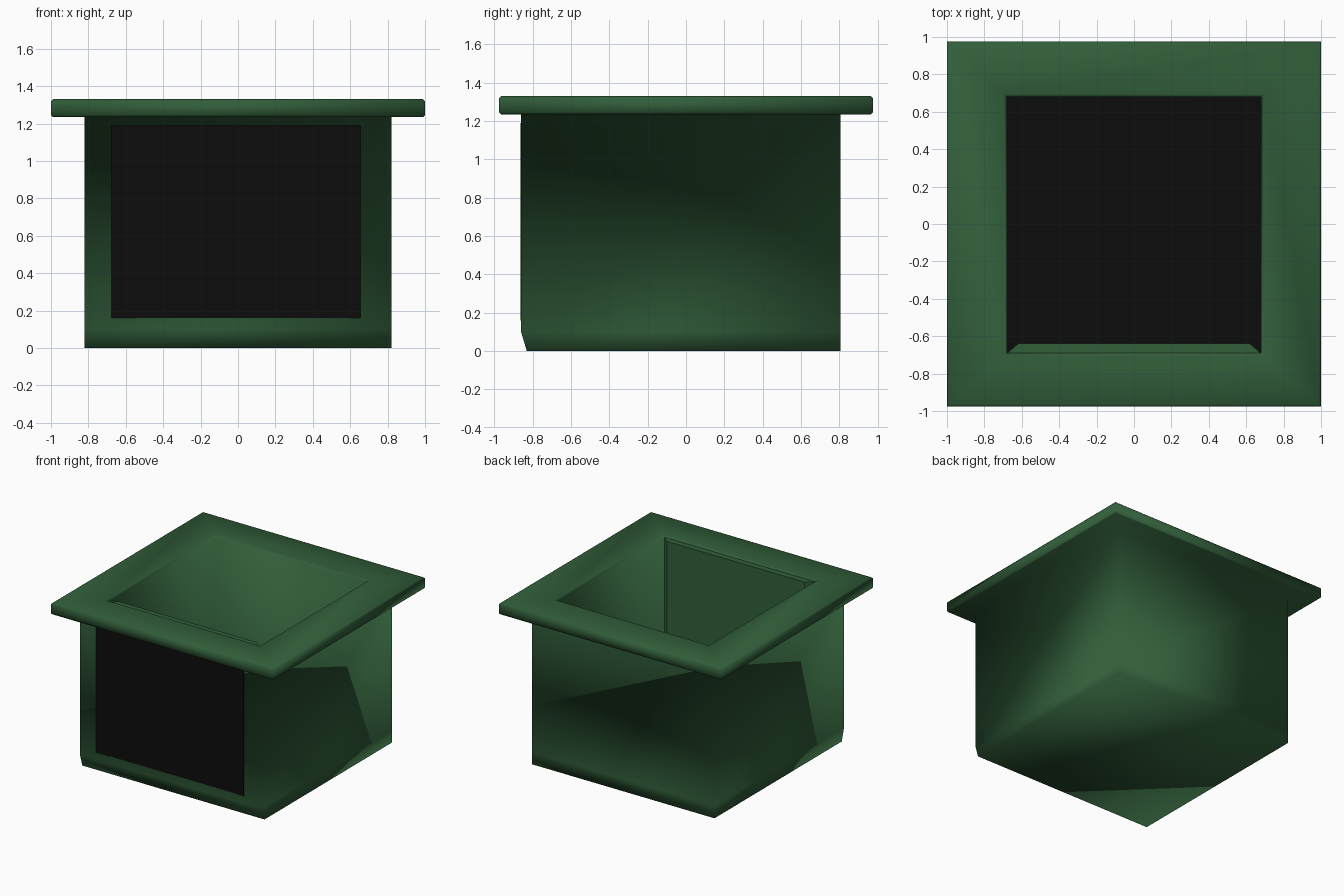
import bpy, bmesh

if "Cube" in bpy.data.objects:
    bpy.data.objects.remove(bpy.data.objects["Cube"])


def material(name, rgb):
    m = bpy.data.materials.new(name)
    m.diffuse_color = (*rgb, 1)
    m.use_nodes = True
    m.node_tree.nodes["Principled BSDF"].inputs["Base Color"].default_value = m.diffuse_color
    return m


green = material("dark_green", (0.031, 0.112, 0.042))
black = material("black", (0.0038, 0.0038, 0.0038))


def loft(name, loops, mats):
    """Skin a stack of rectangles (half_width, y_front, y_back, z)."""
    bm = bmesh.new()
    rings = [[bm.verts.new(p) for p in
              ((-w, a, z), (w, a, z), (w, b, z), (-w, b, z))]
             for w, a, b, z in loops]
    first = bm.faces.new(rings[0][::-1])
    for lo, hi in zip(rings, rings[1:]):
        for i in range(4):
            j = (i + 1) % 4
            bm.faces.new((lo[i], lo[j], hi[j], hi[i]))
    last = bm.faces.new(rings[-1])
    for f in bm.faces:
        f.smooth = True
    last.smooth = False
    last.material_index = len(mats) - 1
    me = bpy.data.meshes.new(name)
    bm.to_mesh(me)
    bm.free()
    for m in mats:
        me.materials.append(m)
    ob = bpy.data.objects.new(name, me)
    bpy.context.collection.objects.link(ob)
    return ob


# Open box with flanged rim; the last loop is the black inside floor
loft("open_box", [
    (0.82, -0.83, 0.805, 0.0),
    (0.82, -0.86, 0.805, 0.10),
    (0.82, -0.86, 0.805, 1.235),
    (0.99, -0.965, 0.965, 1.235),
    (1.0, -0.975, 0.975, 1.245),
    (1.0, -0.975, 0.975, 1.32),
    (0.99, -0.965, 0.965, 1.33),
    (0.695, -0.705, 0.695, 1.33),
    (0.68, -0.69, 0.68, 1.315),
    (0.68, -0.69, 0.68, 0.15),
], [green, black])


def slab(name, pts, z0, z1, mat):
    """Upright prism from an xy outline."""
    bm = bmesh.new()
    face = bm.faces.new([bm.verts.new((x, y, z0)) for x, y in pts])
    up = bmesh.ops.extrude_face_region(bm, geom=[face])["geom"]
    for v in up:
        if isinstance(v, bmesh.types.BMVert):
            v.co.z = z1
    bmesh.ops.recalc_face_normals(bm, faces=bm.faces)
    me = bpy.data.meshes.new(name)
    bm.to_mesh(me)
    bm.free()
    me.materials.append(mat)
    ob = bpy.data.objects.new(name, me)
    bpy.context.collection.objects.link(ob)
    return ob


# Thicker inner side of the front wall
slab("front_wall_lining",
     [(-0.68, -0.692), (0.68, -0.692), (0.62, -0.64), (-0.62, -0.64)],
     0.15, 1.315, green)

# Black plate on the front
slab("front_panel",
     [(-0.675, -0.863), (0.655, -0.863), (0.655, -0.858), (-0.675, -0.858)],
     0.16, 1.19, black)
